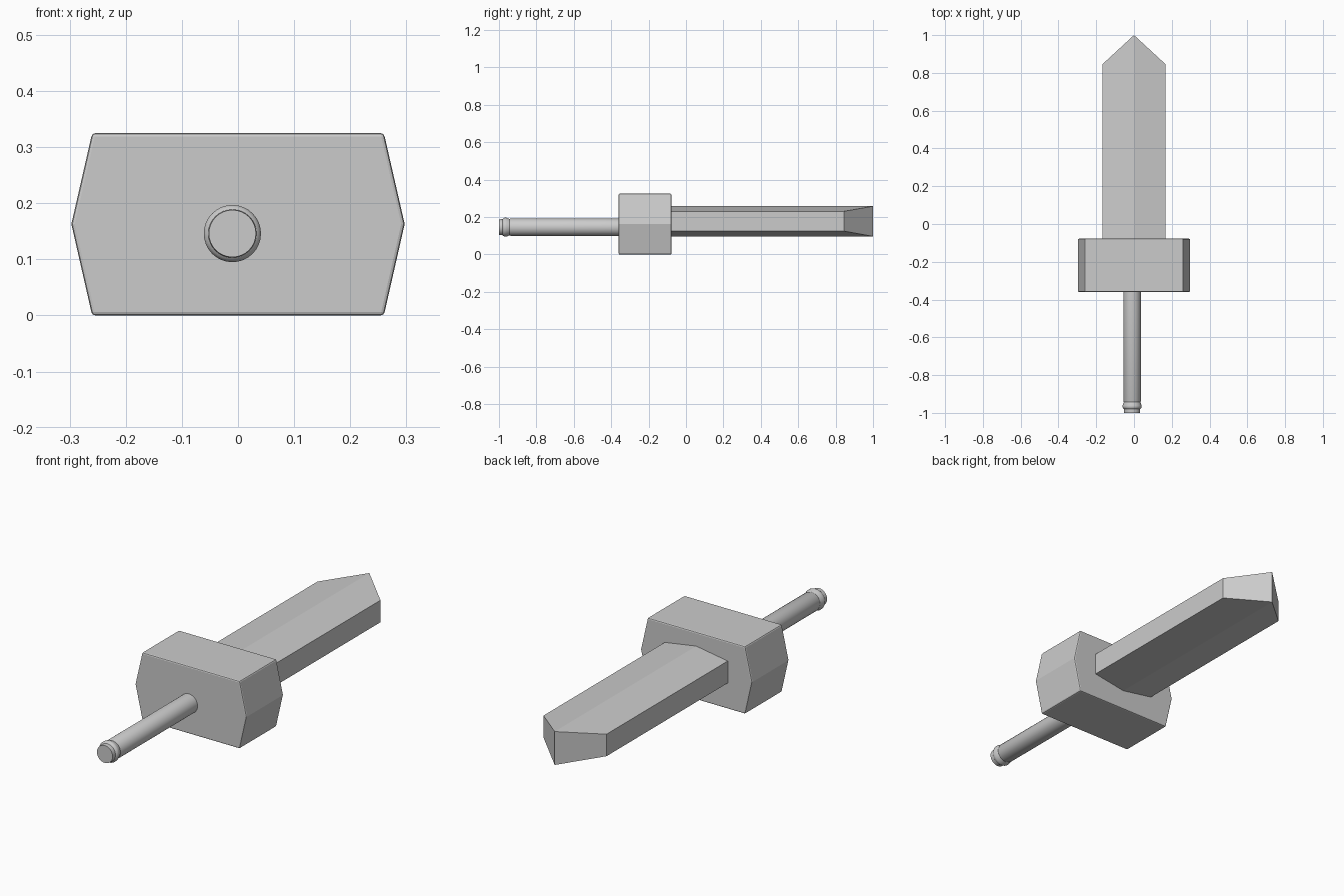
import bpy, bmesh, math
from mathutils import Vector

if "Cube" in bpy.data.objects:
    bpy.data.objects.remove(bpy.data.objects["Cube"])


def finish(name, bm):
    bmesh.ops.recalc_face_normals(bm, faces=bm.faces)
    me = bpy.data.meshes.new(name)
    bm.to_mesh(me)
    bm.free()
    ob = bpy.data.objects.new(name, me)
    bpy.context.collection.objects.link(ob)
    return ob


def loft(name, rings):
    """Skin a list of equal-length point rings and cap both ends."""
    bm = bmesh.new()
    vs = [[bm.verts.new(p) for p in r] for r in rings]
    n = len(vs[0])
    for a, b in zip(vs, vs[1:]):
        for i in range(n):
            j = (i + 1) % n
            bm.faces.new((a[i], a[j], b[j], b[i]))
    bm.faces.new(vs[0])
    bm.faces.new(vs[-1])
    return finish(name, bm)


# guard: elongated hexagonal block with slightly softened edges
hexa = [(-.26, 0), (.26, 0), (.297, .163), (.26, .325), (-.26, .325), (-.297, .163)]
guard = loft("guard", [[(x, y, z) for x, z in hexa] for y in (-.36, -.078)])
bev = guard.modifiers.new("soft_edges", 'BEVEL')
bev.width = .006
bev.segments = 2

# blade: ridged bar, sides converge to a vertical edge at the tip
section = [(0, .097), (.168, .125), (.168, .231), (0, .258), (-.168, .231), (-.168, .125)]
bm = bmesh.new()
root = [bm.verts.new((x, -.1, z)) for x, z in section]
end = [bm.verts.new((x, .845 if x else 1, z)) for x, z in section]
for i in range(6):
    j = (i + 1) % 6
    bm.faces.new((root[i], root[j], end[j], end[i]))
bm.faces.new(root)
bm.faces.new((end[0], end[1], end[2], end[3]))
bm.faces.new((end[0], end[3], end[4], end[5]))
finish("blade", bm)

# handle: turned rod with a flared, grooved end
profile = [(-1, .042), (-.98, .043), (-.977, .047), (-.97, .051), (-.962, .051),
           (-.943, .044), (-.938, .0465), (-.34, .0465)]
N = 32
handle = loft("handle", [[(-.01 + r * math.cos(2 * math.pi * i / N), y,
                           .146 + r * math.sin(2 * math.pi * i / N))
                          for i in range(N)] for y, r in profile])
bpy.context.view_layer.objects.active = handle
handle.select_set(True)
bpy.ops.object.shade_smooth_by_angle(angle=math.radians(30))
